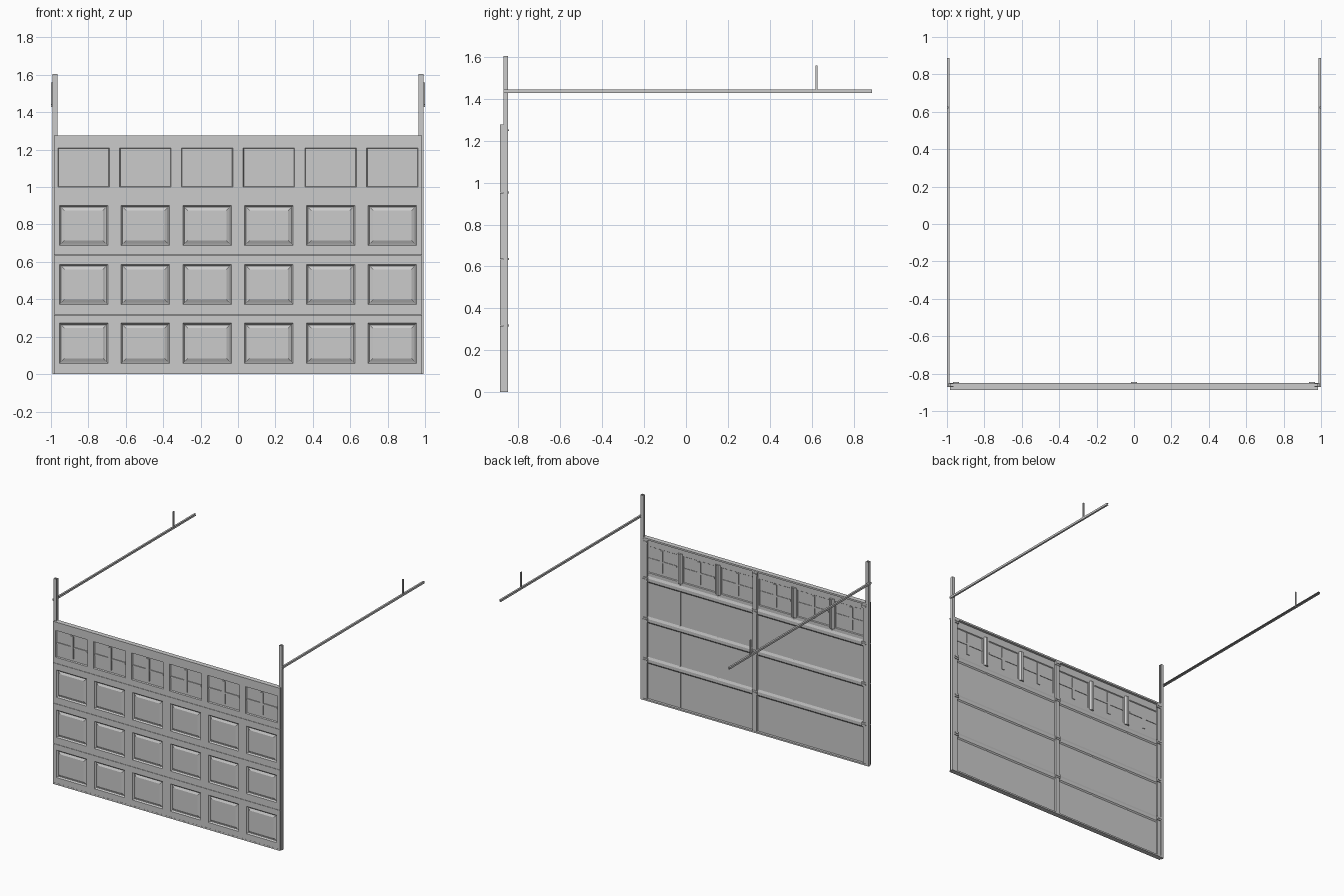
import bpy, bmesh

if "Cube" in bpy.data.objects:
    bpy.data.objects.remove(bpy.data.objects["Cube"])

SEC_H, W = 0.3175, 0.985
FRONT, BACK = -0.887, -0.869
COLS = [(-2.5 + i) * 0.33 for i in range(6)]


def finish(name, bm):
    bmesh.ops.recalc_face_normals(bm, faces=bm.faces)
    me = bpy.data.meshes.new(name)
    bm.to_mesh(me)
    bm.free()
    ob = bpy.data.objects.new(name, me)
    bpy.context.collection.objects.link(ob)
    return ob


def box(name, x, y, z):
    bm = bmesh.new()
    bmesh.ops.create_cube(bm, size=1)
    for v in bm.verts:
        v.co = [r[0] if c < 0 else r[1] for c, r in zip(v.co, (x, y, z))]
    return finish(name, bm)


def prism(name, profile, axis, a, b):
    """Extrude a 2D profile along axis; profile holds the other two coordinates."""
    bm = bmesh.new()

    def co(p, t):
        c = list(p)
        c.insert(axis, t)
        return c
    f = bm.faces.new([bm.verts.new(co(p, a)) for p in profile])
    ext = bmesh.ops.extrude_face_region(bm, geom=[f])["geom"]
    for v in ext:
        if isinstance(v, bmesh.types.BMVert):
            v.co[axis] = b
    return finish(name, bm)


def door_section(name, z0, z1, p0, p1, half, window):
    """Slab whose cells are pressed in as panels or windows."""
    xs = [-W] + [c + s * half for c in COLS for s in (-1, 1)] + [W]
    zs = [z0, p0, p1, z1]
    bm = bmesh.new()
    cells = {}
    for y in (FRONT, BACK):
        g = [[bm.verts.new((x, y, z)) for z in zs] for x in xs]
        cells[y] = []
        for i in range(len(xs) - 1):
            for j in range(3):
                f = bm.faces.new((g[i][j], g[i + 1][j], g[i + 1][j + 1], g[i][j + 1]))
                if i % 2 and j == 1:
                    cells[y].append(f)
    bmesh.ops.bridge_loops(bm, edges=[e for e in bm.edges if e.is_boundary])
    bmesh.ops.recalc_face_normals(bm, faces=bm.faces)

    def inset(faces, t, d):
        bmesh.ops.inset_individual(bm, faces=faces, thickness=t, depth=d)
    if window:
        inset(cells[FRONT], 0.006, -0.009)
        inset(cells[BACK], 0.006, -0.006)
    else:
        inset(cells[FRONT], 0.012, -0.010)
        inset(cells[FRONT], 0.006, 0.0)
        inset(cells[FRONT], 0.020, 0.007)
    finish(name, bm)


# Door sections: three panelled, one glazed
for k in range(4):
    z0, z1 = k * SEC_H + 0.001, (k + 1) * SEC_H - 0.001
    if k < 3:
        door_section("door_section", z0, z1, k * 0.315 + 0.057, k * 0.315 + 0.272, 0.13, False)
    else:
        door_section("window_section", z0, z1, 1.0, 1.21, 0.138, True)

# Window muntins
for c in COLS:
    box("muntin_vertical", (c - 0.013, c + 0.013), (-0.885, -0.870), (1.025, 1.20))
    box("muntin_horizontal", (c - 0.133, c + 0.133), (-0.884, -0.871), (1.103, 1.117))

# Posts behind the windows and sheet seams below
for i in (-2, -1, 1, 2):
    x = i * 0.33
    prism("window_post", [(x - 0.02, BACK), (x + 0.02, BACK), (x + 0.008, -0.854), (x - 0.008, -0.854)],
          2, 0.99, 1.225)
    box("back_seam", (x - 0.006, x + 0.006), (BACK - 0.001, BACK + 0.002), (0.012, 0.98))

# Horizontal ribs over the section joints
for k in (1, 2, 3):
    z = k * SEC_H
    prism("joint_rib", [(BACK, z - 0.03), (-0.862, z - 0.02), (-0.862, z + 0.004), (BACK, z + 0.022)],
          0, -0.975, 0.975)

# Top and bottom rails, stiles
box("top_rail", (-W, W), (-0.888, -0.850), (1.264, 1.277))
box("bottom_rail", (-W, W), (-0.888, -0.850), (0, 0.012))
box("centre_stile", (-0.017, 0.017), (BACK, -0.852), (0.005, 1.27))
for s in (-1, 1):
    box("side_stile", sorted((s * 0.94, s * 0.968)), (BACK, -0.856), (0.005, 1.27))

# Hinges with pins
for k in (1, 2, 3, 4):
    z = min(k * SEC_H, 1.25)
    for x in (-0.952, 0, 0.952):
        box("hinge_plate", (x - 0.021, x + 0.021), (-0.86, -0.849), (z - 0.016, z + 0.016))
        box("hinge_pin", (x - 0.017, x + 0.017), (-0.85, -0.845), (z - 0.004, z + 0.004))

# Tracks and hangers on both sides
for s in (-1, 1):
    u = [(0.966, -0.872), (0.992, -0.872), (0.992, -0.850), (0.966, -0.850),
         (0.966, -0.855), (0.987, -0.855), (0.987, -0.867), (0.966, -0.867)]
    prism("vertical_track", [(s * x, y) for x, y in u], 2, 0, 1.605)
    h = [(0.986, 1.428), (1.0, 1.428), (1.0, 1.444), (0.986, 1.444),
         (0.986, 1.440), (0.996, 1.440), (0.996, 1.432), (0.986, 1.432)]
    prism("horizontal_track", [(s * x, z) for x, z in h], 1, -0.872, 0.888)
    box("hanger", sorted((s * 0.992, s * 1.0)), (0.618, 0.629), (1.43, 1.56))
